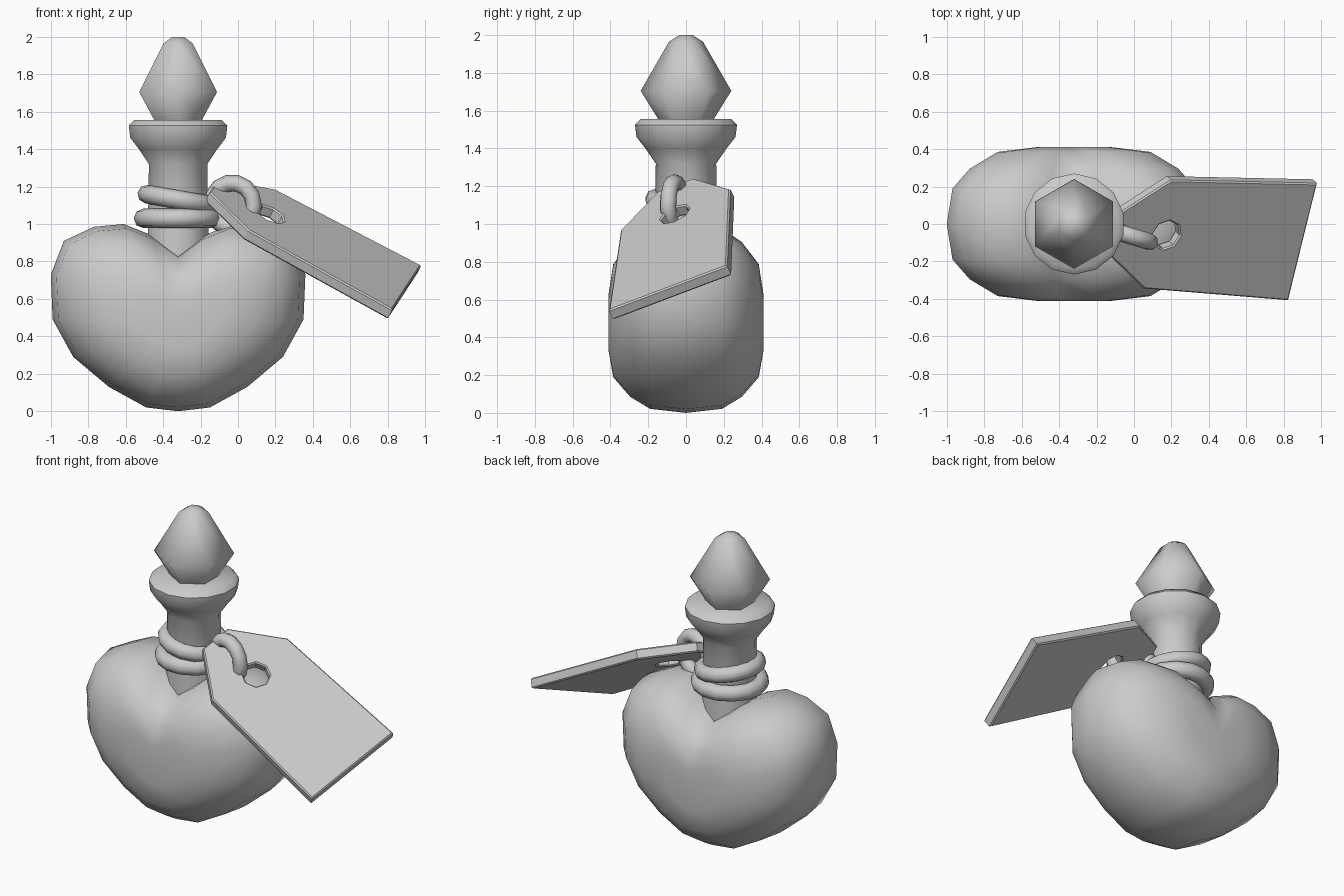
import bpy, bmesh, math
from mathutils import Vector, Matrix

if "Cube" in bpy.data.objects:
    bpy.data.objects.remove(bpy.data.objects["Cube"])

AXIS_X = -0.32


def shade(ob, angle):
    bpy.ops.object.select_all(action='DESELECT')
    ob.select_set(True)
    bpy.context.view_layer.objects.active = ob
    bpy.ops.object.shade_smooth_by_angle(angle=math.radians(angle))


def finish(bm, name, angle):
    bmesh.ops.recalc_face_normals(bm, faces=bm.faces)
    me = bpy.data.meshes.new(name)
    bm.to_mesh(me)
    bm.free()
    ob = bpy.data.objects.new(name, me)
    bpy.context.collection.objects.link(ob)
    shade(ob, angle)
    return ob


def loft(name, rings, angle):
    """Skin a list of closed point rings and cap both ends."""
    bm = bmesh.new()
    vs = [[bm.verts.new(p) for p in r] for r in rings]
    n = len(vs[0])
    for a, b in zip(vs, vs[1:]):
        for i in range(n):
            j = (i + 1) % n
            bm.faces.new((a[i], a[j], b[j], b[i]))
    for r in (vs[0], vs[-1]):
        c = bm.verts.new(sum((v.co for v in r), Vector()) / n)
        for i in range(n):
            bm.faces.new((r[i], r[(i + 1) % n], c))
    return finish(bm, name, angle)


def lathe(name, profile, sides, angle):
    rings = []
    for r, z in profile:
        rings.append([(AXIS_X + r * math.sin(2 * math.pi * i / sides),
                       r * math.cos(2 * math.pi * i / sides), z) for i in range(sides)])
    return loft(name, rings, angle)


def torus(name, loc, rot, major, minor, seg=14):
    bpy.ops.mesh.primitive_torus_add(location=loc, rotation=[math.radians(a) for a in rot],
                                     major_radius=major, minor_radius=minor,
                                     major_segments=seg, minor_segments=8)
    ob = bpy.context.object
    ob.name = name
    shade(ob, 80)


# Heart flask: heart outline shrunk towards the front and back
half = [(0, 0), (.17, .02), (.37, .13), (.56, .29), (.67, .49), (.68, .73),
        (.61, .91), (.45, .985), (.29, 1.0), (.14, .94), (0, .84)]
outline = half + [(-x, z) for x, z in half[-2:0:-1]]
layers = [(.19, .955), (.295, .82), (.385, .6), (.41, .3)]
layers = [(-y, s) for y, s in reversed(layers)] + [(0, 1)] + layers
loft("heart_flask", [[(AXIS_X + x * s, y, .47 + (z - .47) * s) for x, z in outline]
                     for y, s in layers], 80)

# Neck with flared lip
lathe("neck", [(.17, .75), (.165, 1.0), (.16, 1.32), (.215, 1.40), (.262, 1.46),
               (.27, 1.525), (.24, 1.555)], 14, 50)

# Six-sided stopper
lathe("stopper", [(.14, 1.52), (.15, 1.56), (.24, 1.705), (.09, 1.965), (.035, 2.0)], 6, 55)

# Cord wrapped twice round the neck, and the loop that holds the tag
torus("cord_lower", (AXIS_X, 0, 1.03), (0, 0, 0), .185, .052)
torus("cord_upper", (AXIS_X, 0, 1.13), (0, 10, 0), .17, .05)
torus("tag_loop", (-.03, -.06, 1.10), (90, 0, -17), .12, .045)

# Tag: flat outline with an eight-sided hole, thickened and tilted
cu = bpy.data.curves.new("tag", 'CURVE')
cu.dimensions = '2D'
cu.fill_mode = 'BOTH'
cu.extrude = .024
cu.bevel_depth = .008
cu.bevel_resolution = 0
plate = [(0, 0), (.87, -.03), (.87, .64), (0, .62), (-.28, .40), (-.28, .20)]
hole = [(.05 + .09 * math.cos(math.pi * i / 4), .31 - .09 * math.sin(math.pi * i / 4))
        for i in range(8)]
for pts in (plate, hole):
    sp = cu.splines.new('POLY')
    sp.points.add(len(pts) - 1)
    for p, (a, b) in zip(sp.points, pts):
        p.co = (a, b, 0, 1)
    sp.use_cyclic_u = True
    sp.use_smooth = False
tag = bpy.data.objects.new("tag", cu)
bpy.context.collection.objects.link(tag)
u = Vector((.882, -.04, -.47)).normalized()
v = Vector((.25, .91, .33))
n = u.cross(v).normalized()
v = n.cross(u)
tag.matrix_world = Matrix.Translation(Vector((.06, -.34, .97)) - n * .032) @ \
    Matrix((u, v, n)).transposed().to_4x4()
bpy.ops.object.select_all(action='DESELECT')
tag.select_set(True)
bpy.context.view_layer.objects.active = tag
bpy.ops.object.convert(target='MESH')
shade(bpy.context.object, 20)
